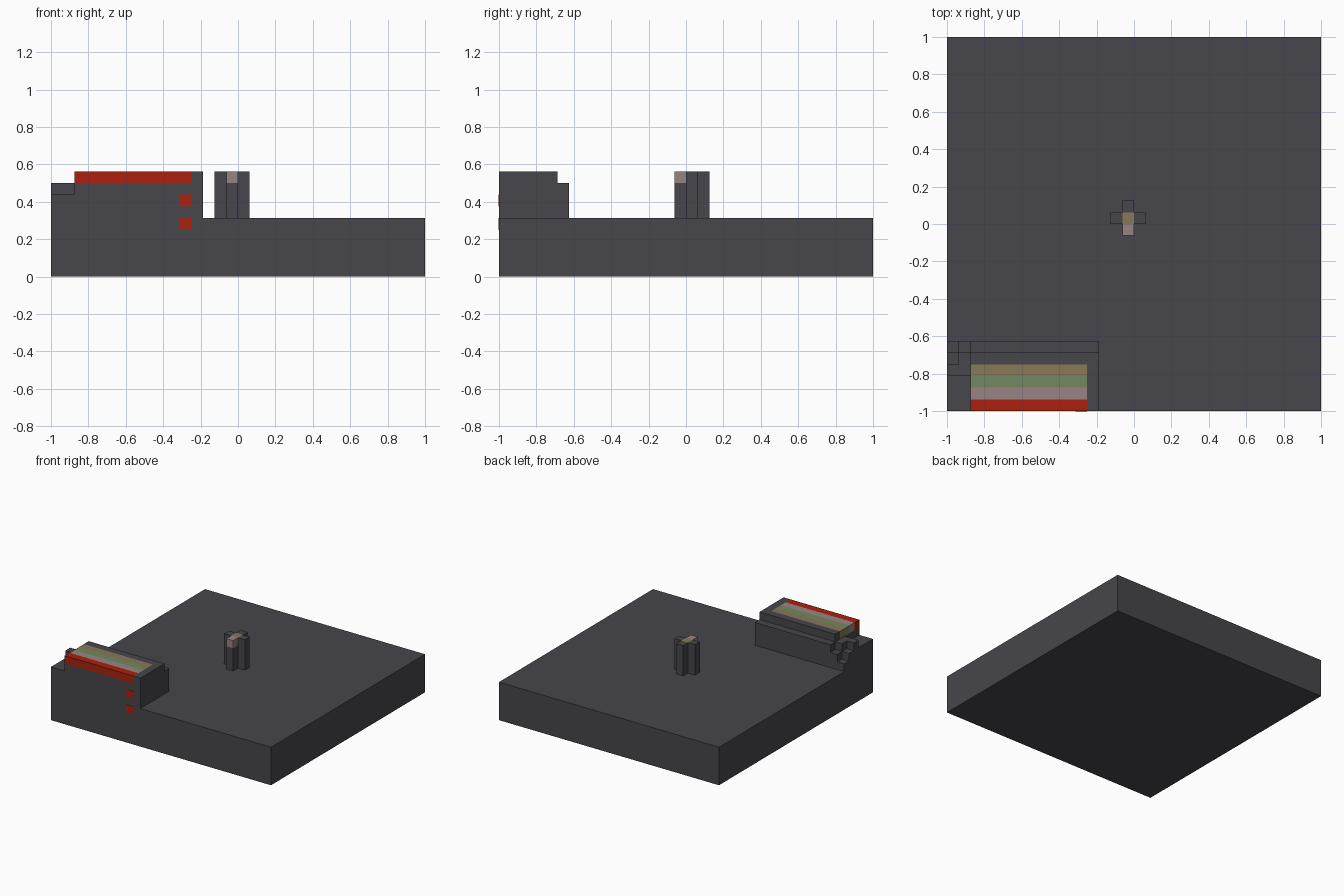
import bpy
import bmesh

cube = bpy.data.objects.get("Cube")
if cube:
    bpy.data.objects.remove(cube, do_unlink=True)

U = 1 / 16  # one block


def material(name, r, g, b):
    def lin(c):
        c /= 255
        return c / 12.92 if c < 0.04045 else ((c + 0.055) / 1.055) ** 2.4
    col = (lin(r), lin(g), lin(b), 1)
    m = bpy.data.materials.new(name)
    m.use_nodes = True
    m.diffuse_color = col
    bsdf = next(n for n in m.node_tree.nodes if n.type == "BSDF_PRINCIPLED")
    bsdf.inputs["Base Color"].default_value = col
    bsdf.inputs["Roughness"].default_value = 0.9
    return m


GREY = material("dark_grey", 71, 70, 75)
RED = material("red", 170, 33, 14)
PINK = material("dusty_pink", 154, 132, 132)
GREEN = material("sage_green", 114, 136, 96)
TAN = material("tan", 135, 120, 88)


def box(name, xs, ys, zs, mat):
    """Box from block ranges, counted from the left front bottom corner."""
    bm = bmesh.new()
    bmesh.ops.create_cube(bm, size=1)
    for v in bm.verts:
        for i, (lo, hi) in enumerate((xs, ys, zs)):
            shift = 0 if i == 2 else -1
            v.co[i] = (hi if v.co[i] > 0 else lo) * U + shift
    me = bpy.data.meshes.new(name)
    bm.to_mesh(me)
    bm.free()
    me.materials.append(mat)
    ob = bpy.data.objects.new(name, me)
    bpy.context.collection.objects.link(ob)
    return ob


# Ground slab
box("base_slab", (0, 32), (0, 32), (0, 5), GREY)

# Raised console with a grey rim and coloured rows on top
box("console_body", (2, 13), (0, 6), (5, 8), GREY)
box("console_back_rim", (2, 13), (4, 5), (8, 9), GREY)
box("console_side_rim", (12, 13), (0, 4), (8, 9), GREY)
for row, (label, mat) in enumerate((("red", RED), ("pink", PINK),
                                    ("green", GREEN), ("tan", TAN))):
    box(f"{label}_row", (2, 12), (row, row + 1), (8, 9), mat)

# Deck and corner stairs beside the console
box("side_deck", (0, 2), (0, 3), (5, 7), GREY)
box("stair_landing", (0, 2), (3, 4), (5, 8), GREY)
for x, y, top in ((0, 5, 6), (0, 4, 7), (1, 5, 7), (1, 4, 8)):
    box("stair_step", (x, x + 1), (y, y + 1), (5, top), GREY)

# Red squares on the front wall
for z in (4, 6):
    box("front_marker", (11, 12), (-0.03, 0), (z, z + 1), RED)

# Cross-shaped pillar
for label, x, y in (("left", 16, 16), ("right", 14, 16), ("back", 15, 17)):
    box(f"pillar_{label}_arm", (x, x + 1), (y, y + 1), (5, 9), GREY)
box("pillar_front_arm", (15, 16), (15, 16), (5, 8), GREY)
box("pillar_front_cap", (15, 16), (15, 16), (8, 9), PINK)
box("pillar_core", (15, 16), (16, 17), (5, 8), GREY)
box("pillar_core_cap", (15, 16), (16, 17), (8, 9), TAN)
